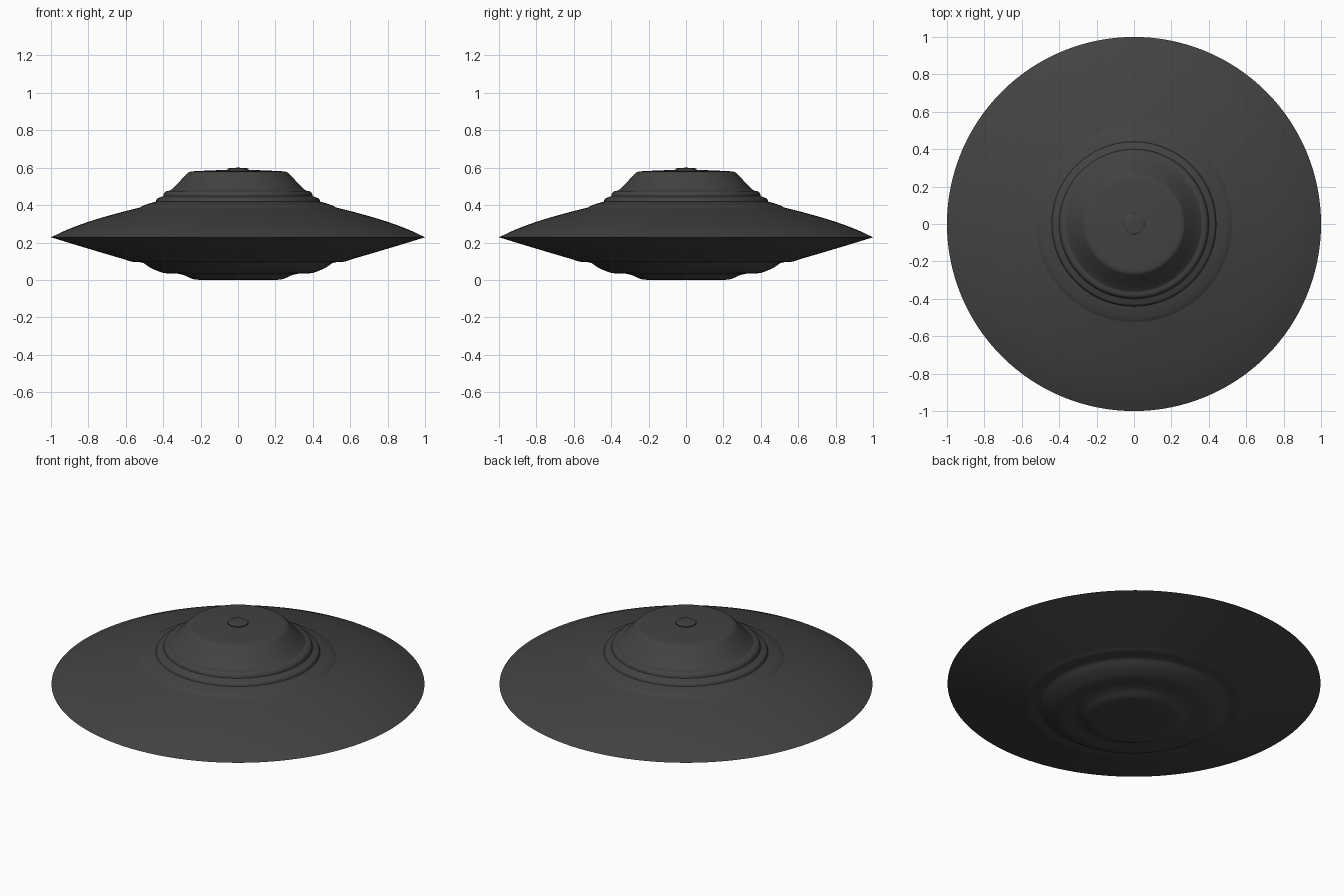
import bpy, bmesh, math
from mathutils import Vector

if "Cube" in bpy.data.objects:
    bpy.data.objects.remove(bpy.data.objects["Cube"])

SEGMENTS = 128

metal = bpy.data.materials.new("dark_metal")
metal.diffuse_color = (0.055, 0.055, 0.055, 1)
metal.use_nodes = True
metal.node_tree.nodes["Principled BSDF"].inputs["Base Color"].default_value = metal.diffuse_color


def smooth_profile(pts, steps):
    """Catmull-Rom curve through the (radius, height) points."""
    p = [Vector(q) for q in pts]
    p = [2 * p[0] - p[1]] + p + [2 * p[-1] - p[-2]]
    out = []
    for a, b, c, d in zip(p, p[1:], p[2:], p[3:]):
        for k in range(steps):
            t = k / steps
            out.append(0.5 * (2 * b + (c - a) * t + (2 * a - 5 * b + 4 * c - d) * t * t
                              + (3 * b - a - 3 * c + d) * t ** 3))
    return out + [p[-2]]


def lathe(name, pts, steps=4):
    """Spin a profile, listed bottom to top along the outside, around z."""
    bm = bmesh.new()
    rings = []
    for r, z in smooth_profile(pts, steps):
        if r < 1e-4:
            rings.append([bm.verts.new((0, 0, z))] * SEGMENTS)
        else:
            rings.append([bm.verts.new((r * math.cos(math.tau * j / SEGMENTS),
                                        r * math.sin(math.tau * j / SEGMENTS), z))
                          for j in range(SEGMENTS)])
    for low, high in zip(rings, rings[1:]):
        for j in range(SEGMENTS):
            k = (j + 1) % SEGMENTS
            corners = list(dict.fromkeys((low[j], low[k], high[k], high[j])))
            bm.faces.new(corners)
    mesh = bpy.data.meshes.new(name)
    bm.to_mesh(mesh)
    bm.free()
    mesh.materials.append(metal)
    ob = bpy.data.objects.new(name, mesh)
    bpy.context.collection.objects.link(ob)
    bpy.context.view_layer.objects.active = ob
    ob.select_set(True)
    bpy.ops.object.shade_smooth_by_angle(angle=math.radians(35))
    ob.select_set(False)


# Underside: flat belly, rounded lower bulge, then the wide bulge
lathe("belly_plate", [(0, 0), (0.12, 0), (0.215, 0.001), (0.25, 0.008),
                      (0.285, 0.024), (0.32, 0.033)])
lathe("lower_bulge", [(0.32, 0.033), (0.38, 0.035), (0.42, 0.044), (0.47, 0.066),
                      (0.505, 0.09), (0.53, 0.095), (0.57, 0.098), (0.60, 0.108)])

# Main disc: nearly straight lower cone and domed upper skin meeting at a sharp rim
lathe("lower_disc", [(0.60, 0.108), (0.80, 0.167), (1.0, 0.228)])
lathe("upper_disc", [(1.0, 0.228), (0.90, 0.274), (0.78, 0.317), (0.65, 0.355),
                     (0.525, 0.387)])

# Stepped collar around the cabin
lathe("collar_slope", [(0.525, 0.387), (0.505, 0.398), (0.47, 0.410), (0.44, 0.418)])
lathe("collar_step", [(0.44, 0.418), (0.433, 0.434), (0.415, 0.442), (0.40, 0.448)])
lathe("collar_ring", [(0.40, 0.448), (0.396, 0.462), (0.385, 0.473), (0.362, 0.478)])

# Cabin with sloped wall and rounded shoulder, plus the small top cap
lathe("cabin", [(0.362, 0.478), (0.34, 0.497), (0.305, 0.534), (0.275, 0.566),
                (0.262, 0.576), (0.235, 0.581), (0.15, 0.585), (0.055, 0.589)])
lathe("top_cap", [(0.055, 0.589), (0.053, 0.596), (0.03, 0.599), (0, 0.6)])
